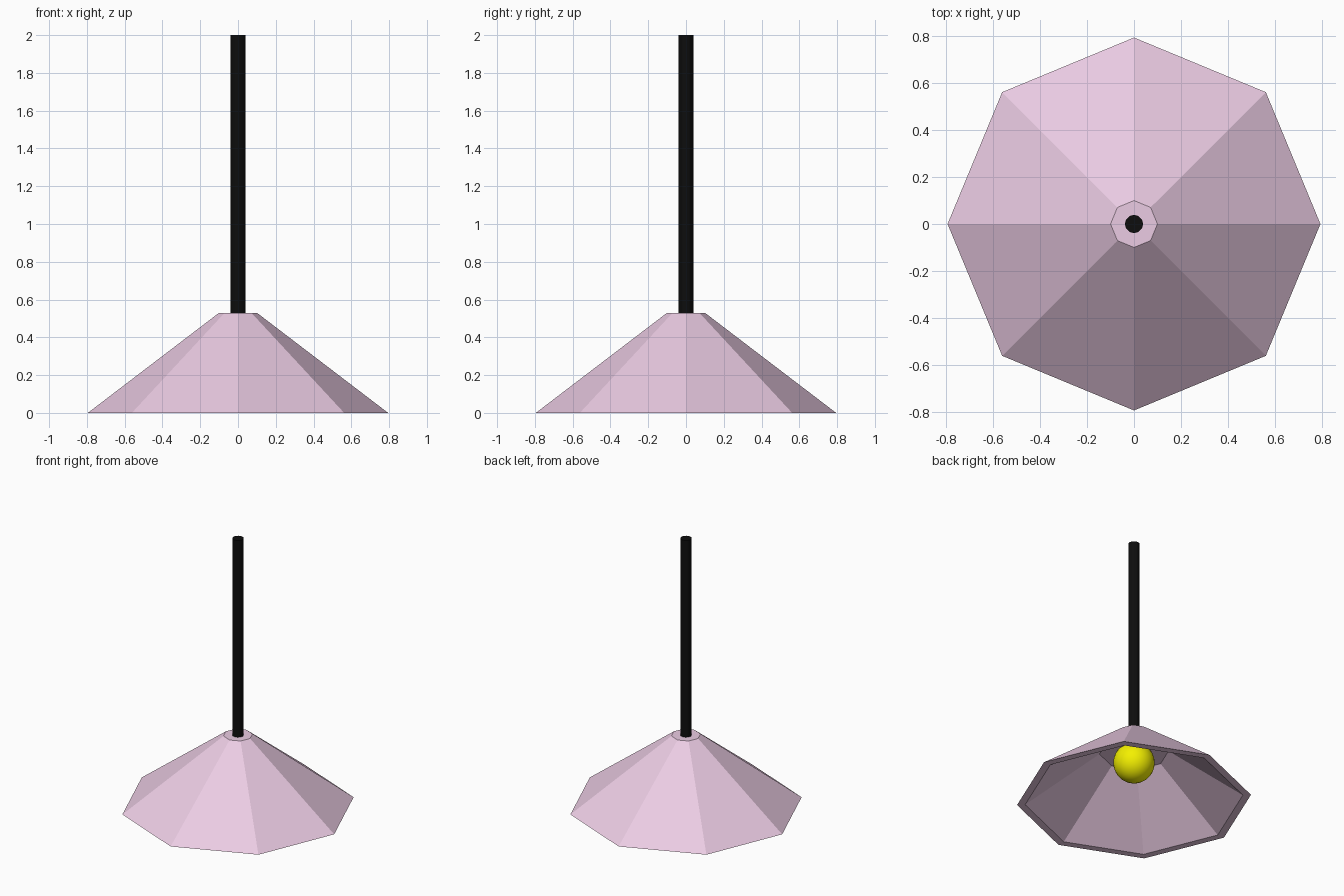
import bpy, bmesh
from math import cos, sin, pi

if "Cube" in bpy.data.objects:
    bpy.data.objects.remove(bpy.data.objects["Cube"])


def material(name, rgb):
    mat = bpy.data.materials.new(name)
    mat.diffuse_color = (*rgb, 1)
    mat.use_nodes = True
    mat.node_tree.nodes["Principled BSDF"].inputs["Base Color"].default_value = mat.diffuse_color
    return mat


# Octagonal hollow shade: closed profile lofted ring by ring
def lofted(name, profile, sides, mat):
    bm = bmesh.new()
    rings = [[bm.verts.new((r * cos(2 * pi * i / sides), r * sin(2 * pi * i / sides), z))
              for i in range(sides)] for r, z in profile]
    for a, b in zip(rings, rings[1:]):
        for i in range(sides):
            j = (i + 1) % sides
            bm.faces.new((a[i], a[j], b[j], b[i]))
    bm.faces.new(rings[0])
    bm.faces.new(rings[-1])
    bmesh.ops.recalc_face_normals(bm, faces=bm.faces)
    mesh = bpy.data.meshes.new(name)
    bm.to_mesh(mesh)
    bm.free()
    obj = bpy.data.objects.new(name, mesh)
    bpy.context.collection.objects.link(obj)
    mesh.materials.append(mat)
    return obj


pink = material("pink", (0.83, 0.60, 0.77))
black = material("black", (0.004, 0.004, 0.004))
yellow = material("yellow", (0.9, 0.87, 0.0))

# Lampshade: top plate, outer slope, rim, inner slope, inner ceiling
lofted("lampshade", [(0.10, 0.53), (0.795, 0), (0.74, 0), (0.235, 0.37)], 8, pink)

# Hanging rod
bpy.ops.mesh.primitive_cylinder_add(vertices=12, radius=0.039, depth=1.48, location=(0, 0, 1.26))
rod = bpy.context.object
rod.name = "hanging_rod"
rod.data.materials.append(black)
bpy.ops.object.shade_smooth_by_angle()

# Light bulb under the inner ceiling
bpy.ops.mesh.primitive_uv_sphere_add(segments=32, ring_count=16, radius=0.14, location=(0, 0, 0.29))
bulb = bpy.context.object
bulb.name = "bulb"
bulb.data.materials.append(yellow)
bpy.ops.object.shade_smooth()
